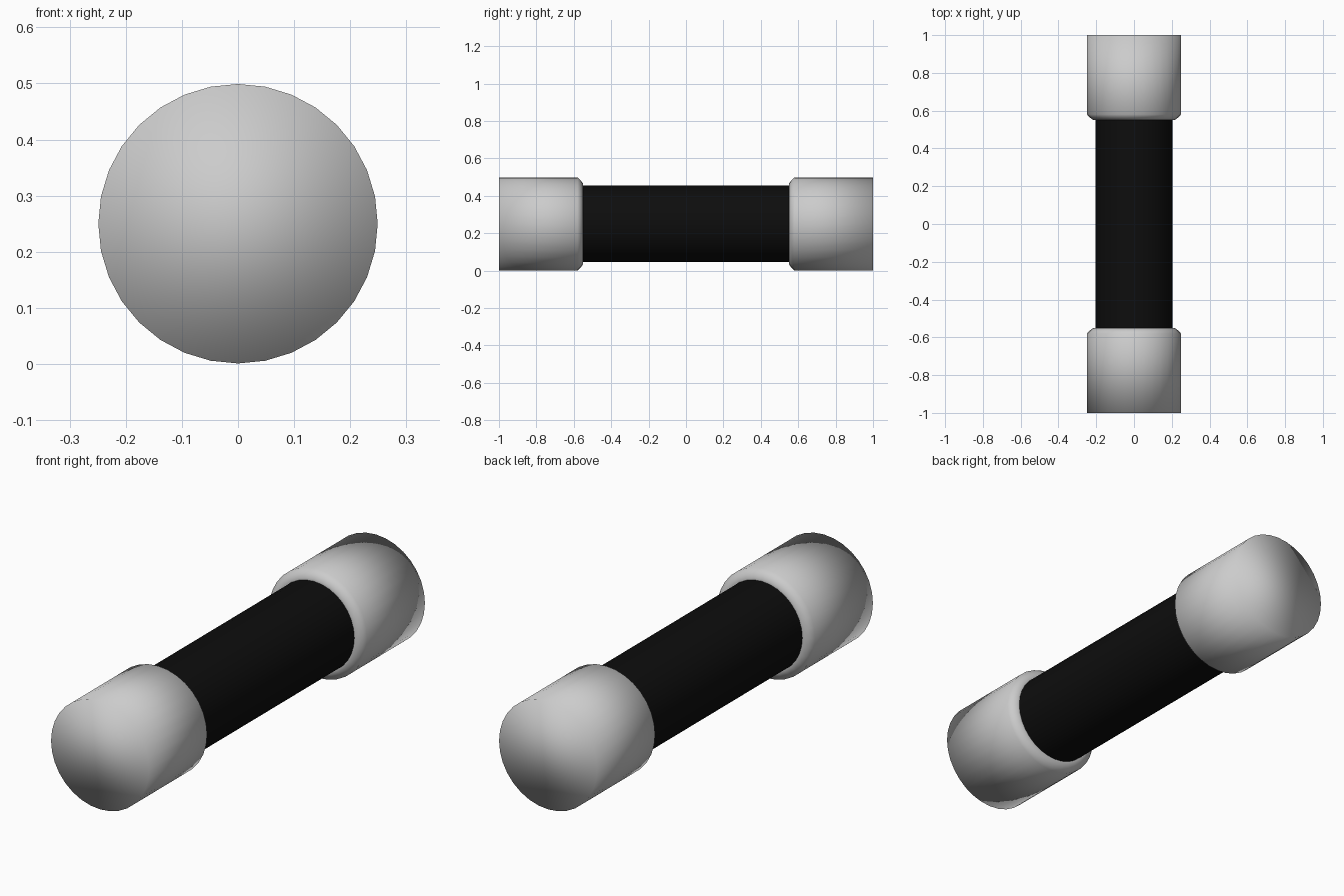
import bpy, bmesh, math

if "Cube" in bpy.data.objects:
    bpy.data.objects.remove(bpy.data.objects["Cube"])

SIDES = 32
AXIS_Z = 0.25


def lathe(name, profile, cap_start, cap_end):
    """Revolve (y, radius) points around the long y axis."""
    bm = bmesh.new()
    rings = []
    for y, r in profile:
        rings.append([bm.verts.new((r * math.sin(2 * math.pi * i / SIDES), y,
                                    AXIS_Z + r * math.cos(2 * math.pi * i / SIDES)))
                      for i in range(SIDES)])
    for a, b in zip(rings, rings[1:]):
        for i in range(SIDES):
            j = (i + 1) % SIDES
            bm.faces.new((a[i], a[j], b[j], b[i]))
    if cap_start:
        bm.faces.new(rings[0])
    if cap_end:
        bm.faces.new(rings[-1])
    bmesh.ops.recalc_face_normals(bm, faces=bm.faces)
    for f in bm.faces:
        f.smooth = True
    mesh = bpy.data.meshes.new(name)
    bm.to_mesh(mesh)
    bm.free()
    obj = bpy.data.objects.new(name, mesh)
    bpy.context.collection.objects.link(obj)
    return obj


# Dark central tube, tucked slightly into both end caps
tube = lathe("tube", [(-0.57, 0.205), (0.57, 0.205)], False, False)
black = bpy.data.materials.new("black")
black.diffuse_color = (0.004, 0.004, 0.004, 1)
black.use_nodes = True
black.node_tree.nodes["Principled BSDF"].inputs["Base Color"].default_value = black.diffuse_color
tube.data.materials.append(black)

# Metal end caps: flat outer end, straight wall, rolled inner lip
CAP = [(1.0, 0.249), (0.58, 0.249), (0.562, 0.232), (0.551, 0.216), (0.551, 0.205)]
for name, side in (("front_cap", -1), ("back_cap", 1)):
    lathe(name, [(side * y, r) for y, r in CAP], True, True)
